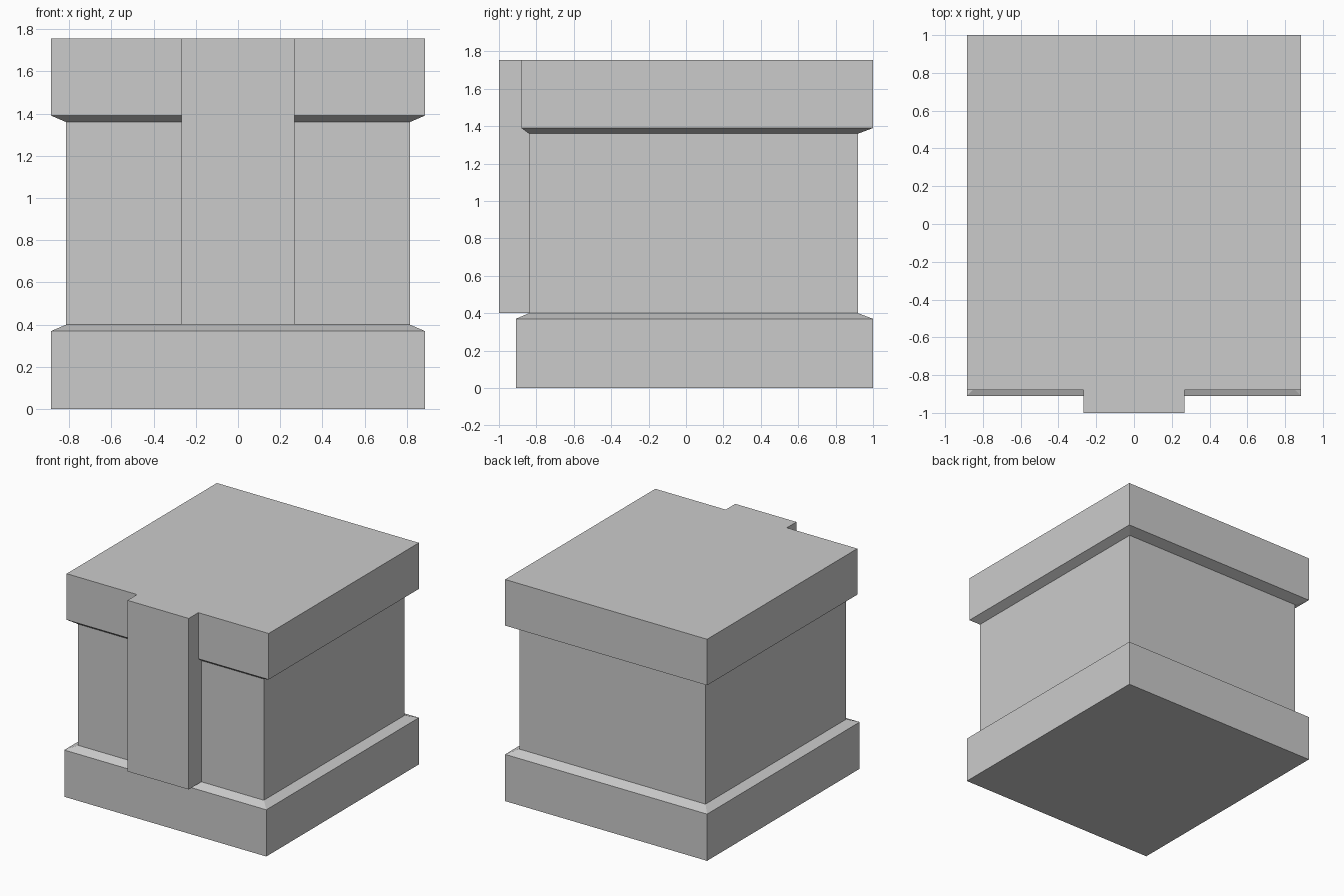
import bpy
import bmesh

cube = bpy.data.objects.get("Cube")
if cube:
    bpy.data.objects.remove(cube, do_unlink=True)

stone = bpy.data.materials.new("grey stone")
stone.use_nodes = True
grey = (0.6, 0.6, 0.6, 1)
stone.diffuse_color = grey
stone.node_tree.nodes["Principled BSDF"].inputs["Base Color"].default_value = grey


def loft(name, rings):
    """Closed solid through a list of matching point rings."""
    bm = bmesh.new()
    loops = [[bm.verts.new(p) for p in ring] for ring in rings]
    for a, b in zip(loops, loops[1:]):
        for i in range(len(a)):
            j = (i + 1) % len(a)
            bm.faces.new((a[i], a[j], b[j], b[i]))
    bm.faces.new(loops[0][::-1])
    bm.faces.new(loops[-1])
    bmesh.ops.recalc_face_normals(bm, faces=bm.faces)
    mesh = bpy.data.meshes.new(name)
    bm.to_mesh(mesh)
    bm.free()
    mesh.materials.append(stone)
    obj = bpy.data.objects.new(name, mesh)
    bpy.context.collection.objects.link(obj)
    return obj


def rectangle(half_width, front, back, z):
    return [(-half_width, front, z), (half_width, front, z),
            (half_width, back, z), (-half_width, back, z)]


# Block with wide base, recessed middle and wide cap, joined by bevelled ledges
BASE, BODY, CAP = (0.885, -0.91, 1.0), (0.815, -0.84, 0.92), (0.885, -0.88, 1.0)
levels = [(BASE, 0), (BASE, 0.37), (BODY, 0.40),
          (BODY, 1.36), (CAP, 1.39), (CAP, 1.755)]
loft("pedestal_block", [rectangle(*size, z) for size, z in levels])

# Front pilaster, with its back fitted to the body and cap
profile = [(-1, 0.40), (-0.84, 0.40), (-0.84, 1.36),
           (-0.88, 1.39), (-0.88, 1.755), (-1, 1.755)]
loft("front_pilaster", [[(x, y, z) for y, z in profile] for x in (-0.268, 0.268)])
